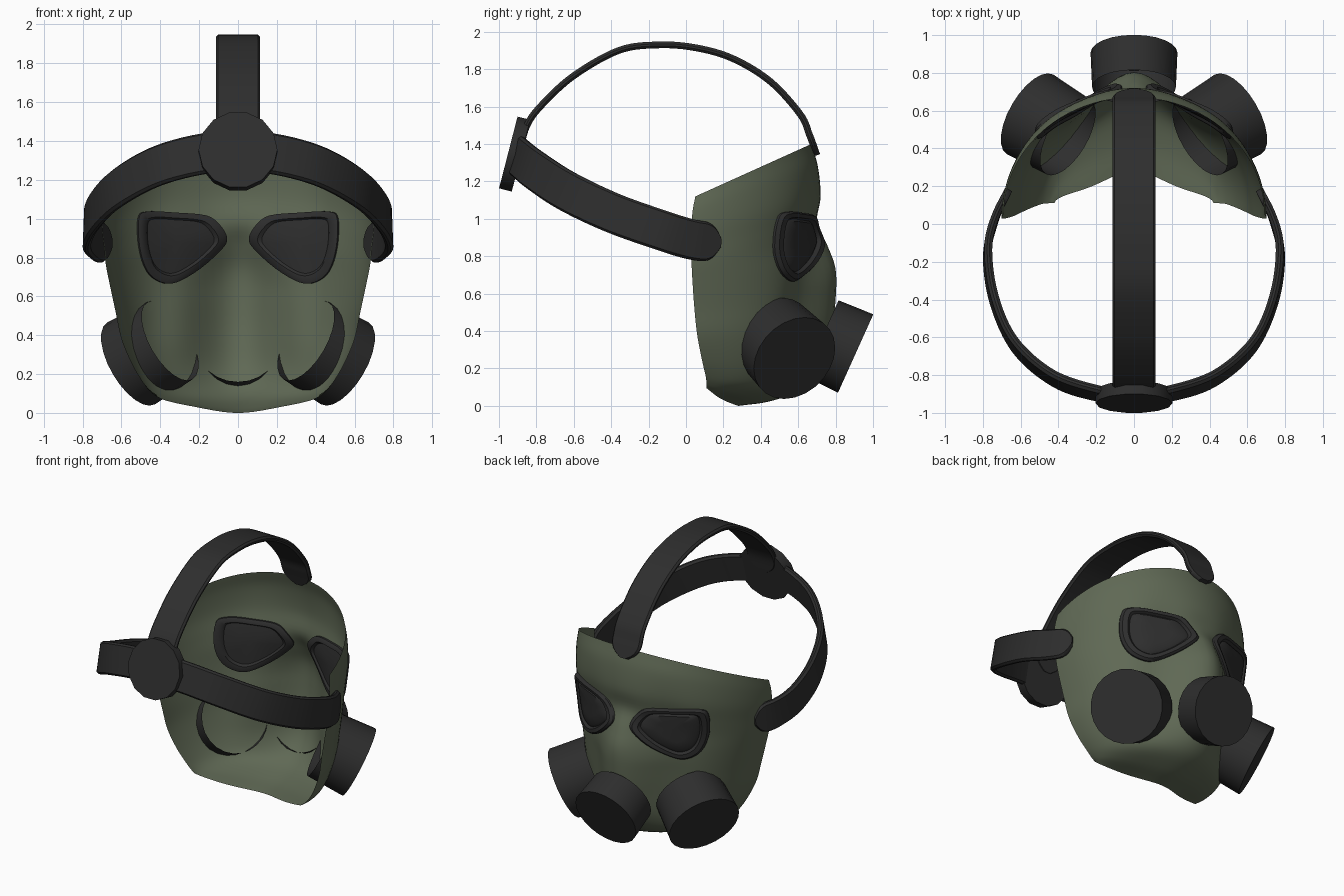
import bpy, bmesh, math
from mathutils import Vector
from mathutils.bvhtree import BVHTree

if "Cube" in bpy.data.objects:
    bpy.data.objects.remove(bpy.data.objects["Cube"])


def material(name, rgb):
    m = bpy.data.materials.new(name)
    m.diffuse_color = (*rgb, 1)
    m.use_nodes = True
    m.node_tree.nodes["Principled BSDF"].inputs["Base Color"].default_value = m.diffuse_color
    return m


GREEN = material("olive_green", (0.115, 0.14, 0.09))
BLACK = material("black_rubber", (0.027, 0.027, 0.027))


def finish(bm, name, mat, angle=35, recalc=True):
    if recalc:
        bmesh.ops.remove_doubles(bm, verts=bm.verts, dist=1e-4)
        bmesh.ops.recalc_face_normals(bm, faces=bm.faces)
    me = bpy.data.meshes.new(name)
    bm.to_mesh(me)
    bm.free()
    ob = bpy.data.objects.new(name, me)
    bpy.context.collection.objects.link(ob)
    me.materials.append(mat)
    bpy.ops.object.select_all(action='DESELECT')
    ob.select_set(True)
    bpy.context.view_layer.objects.active = ob
    bpy.ops.object.shade_smooth_by_angle(angle=math.radians(angle))
    return ob


def smooth_path(pts, n, closed=False):
    """Catmull-Rom interpolation of tuples of any length."""
    P = [list(p) for p in pts]
    if closed:
        P = [P[-1]] + P + P[:2]
    else:
        P = [[2 * a - b for a, b in zip(P[0], P[1])]] + P + [[2 * a - b for a, b in zip(P[-1], P[-2])]]
    out = []
    for i in range(1, len(P) - 2):
        for k in range(n):
            t = k / n
            out.append([0.5 * (2 * b + (c - a) * t + (2 * a - 5 * b + 4 * c - d) * t * t
                               + (3 * b - a - 3 * c + d) * t ** 3)
                        for a, b, c, d in zip(*P[i - 1:i + 3])])
    if not closed:
        out.append(P[-2])
    return out


def skin(bm, rings, closed=True):
    vs = [[bm.verts.new(p) for p in r] for r in rings]
    for a, b in zip(vs, vs[1:]):
        n = len(a)
        for i in range(n if closed else n - 1):
            bm.faces.new((a[i], a[(i + 1) % n], b[(i + 1) % n], b[i]))
    return vs


# Face shell rows: centre y, centre z, edge x, edge y, edge z, muzzle bulge, cheek hollow, chin drop
rows = [
    (.67, 1.40, .69, .05, 1.12, 0, 0, 0), (.705, 1.28, .70, .035, 1.04, 0, 0, 0),
    (.72, 1.12, .70, .03, .95, 0, .01, 0), (.70, .98, .69, .03, .85, 0, .02, 0),
    (.755, .86, .68, .03, .76, .07, .015, 0), (.80, .73, .66, .035, .66, .105, .025, 0),
    (.80, .57, .63, .045, .52, .10, .045, 0), (.78, .40, .60, .06, .38, .095, .045, 0),
    (.73, .22, .545, .085, .25, .08, .02, 0), (.62, .09, .49, .105, .16, .05, 0, 0),
    (.45, .04, .45, .11, .115, .05, 0, .015), (.28, .03, .42, .11, .095, .09, 0, .03)]
U = 48
grid = []
for yc, zc, xe, ye, ze, b, h, d in smooth_path(rows, 5):
    row = []
    sig = min(.2, max(.12, .2 - .35 * (zc - .65)))
    for i in range(U + 1):
        t = (i / U - .5) * math.pi
        x, c = xe * math.sin(t), math.cos(t)
        g = math.exp(-(x / sig) ** 2)
        hollow = h * math.exp(-((abs(x) - .29) / .13) ** 2)
        row.append((x, ye + (yc - b - ye) * c + b * c * g - hollow, zc + (ze - zc) * (1 - c) - d * g))
    grid.append(row)
bm = bmesh.new()
skin(bm, grid, closed=False)
bm.normal_update()
if sum(f.normal.y for f in bm.faces) < 0:
    bmesh.ops.reverse_faces(bm, faces=bm.faces)
    bm.normal_update()
shell = BVHTree.FromBMesh(bm)
finish(bm, "face_shell", GREEN, 60, recalc=False)

# Eyepieces: rounded triangles with raised rims laid onto the shell
outline = smooth_path([(.065, .90), (.10, .965), (.17, 1.015), (.33, 1.03), (.47, 1.035), (.515, 1.0),
                       (.51, .85), (.47, .73), (.40, .675), (.32, .675), (.20, .745), (.09, .845)], 4, True)
section = [(0, .028), (.4, .028), (.68, .022), (.76, .01), (.82, .028), (.95, .028), (1.01, .012),
           (1.01, -.015), (.95, -.022), (.82, -.022), (.76, -.008), (.4, -.01), (0, -.01)]
for s, side in ((1, "right"), (-1, "left")):
    bm = bmesh.new()
    rings = []
    for k, off in section:
        ring = []
        for px, pz in outline:
            x, z = .32 + (px - .32) * k, .88 + (pz - .88) * k
            p, n, _, _ = shell.ray_cast(Vector((x, 2, z)), Vector((0, -1, 0)))
            p = p + Vector((.45, .89, 0)) * off
            ring.append((p.x * s, p.y, p.z))
        rings.append(ring)
    skin(bm, rings)
    finish(bm, side + "_eyepiece", BLACK)


# Filter canisters: flared tubes, capped outside and open inside
def canister(name, tip, axis, length, r0, r1, sides=24, both_caps=False):
    axis = Vector(axis).normalized()
    q = axis.to_track_quat('Z', 'Y')
    tip = Vector(tip)

    def ring(r, d):
        return [tip + q @ Vector((r * math.cos(a), r * math.sin(a), d))
                for a in (2 * math.pi * i / sides for i in range(sides))]
    bm = bmesh.new()
    vs = skin(bm, [ring(r0, -length), ring(r1, 0)])
    bm.faces.new(vs[-1])
    if both_caps:
        bm.faces.new(vs[0])
    return finish(bm, name, BLACK)


canister("front_filter", (0, .907, .28), (0, .91, -.41), .2, .222, .23)
for s, side in ((1, "right"), (-1, "left")):
    canister(side + "_filter", (.55 * s, .58, .255), (.77 * s, .45, -.45), .26, .23, .244)

# Rear plate joining the straps
canister("rear_plate", (0, -.95, 1.355), (0, -.97, .25), .07, .203, .203, 14, True)


# Straps: flat ribbons with rounded ends
def ribbon(name, pts, half, thick, out):
    path = [Vector(p) for p in smooth_path(pts, 10)]
    dist = [0]
    for a, b in zip(path, path[1:]):
        dist.append(dist[-1] + (b - a).length)
    rings = []
    for i, p in enumerate(path):
        t = (path[min(i + 1, len(path) - 1)] - path[max(i - 1, 0)]).normalized()
        w = t.cross(out(p)).normalized()
        n = w.cross(t)
        d = max(0, 1 - min(dist[i], dist[-1] - dist[i]) / half)
        h = half * max(.3, math.sqrt(1 - d * d))
        e = thick / 2
        rings.append([p + w * (a * h + math.copysign(c, a) * -.012) + n * b * e for a, b, c in
                      ((1, .3, 0), (1, 1, 1), (-1, 1, 1), (-1, .3, 0),
                       (-1, -.3, 0), (-1, -1, 1), (1, -1, 1), (1, -.3, 0))])
    bm = bmesh.new()
    vs = skin(bm, rings)
    bm.faces.new(vs[0])
    bm.faces.new(vs[-1])
    return finish(bm, name, BLACK)


ribbon("crown_strap", [(0, .70, 1.34), (0, .66, 1.45), (0, .61, 1.56), (0, .45, 1.735), (0, .25, 1.857),
                       (0, .05, 1.915), (0, -.15, 1.93), (0, -.36, 1.90), (0, -.60, 1.765),
                       (0, -.77, 1.61), (0, -.85, 1.50), (0, -.89, 1.36)],
       .114, .036, lambda p: p - Vector((0, -.1, 1.1)))
half_band = [(.2, -.895, 1.33), (.43, -.815, 1.265), (.63, -.64, 1.15), (.74, -.4, 1.035),
             (.775, -.15, .945), (.735, .03, .89), (.665, .18, .87)]
band = [(-x, y, z) for x, y, z in reversed(half_band)] + [(0, -.92, 1.345)] + half_band
ribbon("head_band", band, .107, .042,
       lambda p: Vector((p.x / .6, (p.y + .15) / .6, max(0, -p.y) * .35)))
